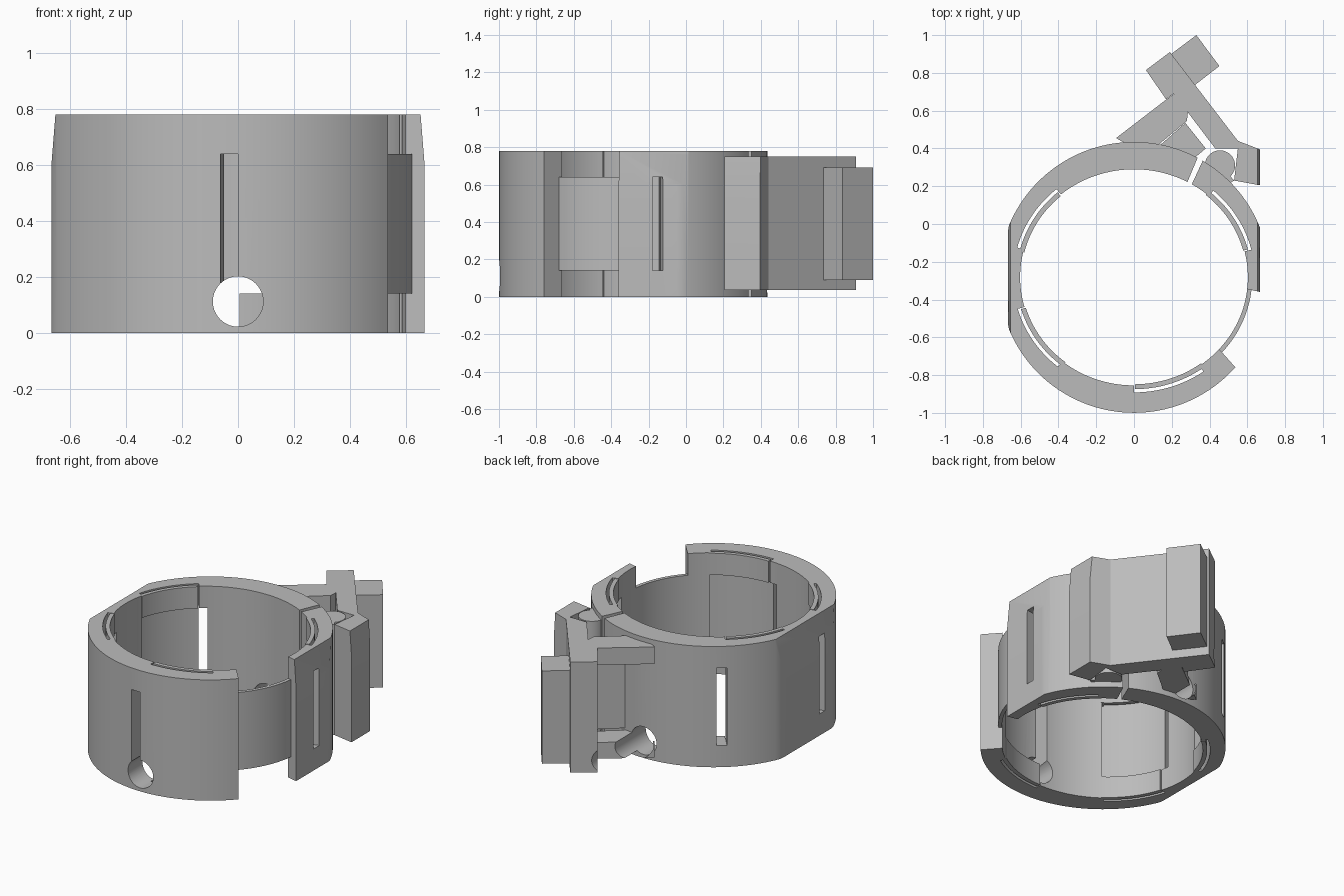
import bpy, bmesh
from math import radians, cos, sin

if "Cube" in bpy.data.objects:
    bpy.data.objects.remove(bpy.data.objects["Cube"], do_unlink=True)

H = 0.78                  # ring height
LOW, HIGH = 0.14, 0.64    # strap window
SIDE = 0.667              # flat sides
CY = -0.2825              # ring centre

grey = bpy.data.materials.new("plain_grey")
grey.use_nodes = True
grey.diffuse_color = (0.5, 0.5, 0.5, 1)
grey.node_tree.nodes["Principled BSDF"].inputs["Base Color"].default_value = (0.5, 0.5, 0.5, 1)


def prism(name, pts, lo, hi, axis="z"):
    """Extrude a flat outline along z, or along y for an x-z outline."""
    bm = bmesh.new()
    place = (lambda p, h: (p[0], p[1], h)) if axis == "z" else (lambda p, h: (p[0], h, p[1]))
    face = bm.faces.new([bm.verts.new(place(p, lo)) for p in pts])
    ext = bmesh.ops.extrude_face_region(bm, geom=[face])
    step = (0, 0, hi - lo) if axis == "z" else (0, hi - lo, 0)
    bmesh.ops.translate(bm, vec=step, verts=[v for v in ext["geom"] if isinstance(v, bmesh.types.BMVert)])
    bmesh.ops.recalc_face_normals(bm, faces=bm.faces)
    mesh = bpy.data.meshes.new(name)
    bm.to_mesh(mesh)
    bm.free()
    mesh.materials.append(grey)
    ob = bpy.data.objects.new(name, mesh)
    bpy.context.collection.objects.link(ob)
    return ob


def inner(a, off=0.0):
    return ((0.603 + off) * cos(a), (0.572 + off) * sin(a) + CY)


def outer(a):
    return (max(-SIDE, min(SIDE, 0.717 * cos(a))), 0.717 * sin(a) + CY)


def band(a0, a1, near, far):
    """Outline between two curves from angle a0 to a1 in degrees."""
    n = max(4, int((a1 - a0) / 2.5))
    angles = [radians(a0 + (a1 - a0) * i / n) for i in range(n + 1)]
    return [near(a) for a in angles] + [far(a) for a in reversed(angles)]


def offset(d):
    return lambda a: inner(a, d)


def circle(cx, cy, r, n=40):
    return [(cx + r * cos(radians(360 * i / n)), cy + r * sin(radians(360 * i / n))) for i in range(n)]


def cut(ob, cutter):
    mod = ob.modifiers.new("cut", "BOOLEAN")
    mod.operation = "DIFFERENCE"
    mod.solver = "EXACT"
    mod.object = cutter
    bpy.context.view_layer.objects.active = ob
    bpy.ops.object.modifier_apply(modifier=mod.name)


# Ring in two parts, with a split at the back and an opening at the side
ring = prism("main_ring", band(62, 318.4, inner, outer), 0, H)
side = prism("side_ring", band(-6.2, 59.5, inner, outer), 0, H)

# Thin strip bridging the opening
prism("bridge_strip", band(-44, -4, inner, offset(0.023)), LOW, HIGH)

# Clamp plate with its hook, and the grip block on its end
plate = prism("clamp_plate", [(0.063, 0.815), (0.19, 0.91), (0.55, 0.44), (SIDE, 0.395), (SIDE, 0.205),
                              (0.53, 0.23), (0.55, 0.40), (0.43, 0.40), (0.21, 0.69), (0.17, 0.66)],
              0.035, 0.75)
prism("grip_block", [(0.19, 0.895), (0.33, 1.0), (0.452, 0.836), (0.315, 0.73)], 0.09, 0.69)

# Upper and lower arms join the ring to the plate
arm = [(-0.095, 0.455), (0.172, 0.66), (0.215, 0.69), (0.285, 0.59), (0.28, 0.545), (0.13, 0.42), (0, 0.40)]
prism("upper_arm", arm, HIGH, 0.75)
lower_arm = prism("lower_arm", arm, 0.035, LOW)

# Lug between the arms, and the hinge pin with its neck
prism("lug", [(0.13, 0.41), (0.272, 0.535), (0.38, 0.40), (0.315, 0.345), (0.22, 0.37)], 0.15, 0.63)
prism("hinge_pin", circle(0.455, 0.31, 0.08), 0.035, 0.75)
prism("pin_neck", [(0.37, 0.30), (0.385, 0.34), (0.47, 0.30), (0.53, 0.23), (0.48, 0.20)], 0.035, 0.75)

# Strap windows: a slot, a channel beside it, and lips above and below
cutters = []
for part, start, sweep in ((side, 14, 36), (ring, 130, 36), (ring, 196, 36), (ring, 270, 36)):
    tools = [prism("slot_cutter", band(start - 4.8, start, offset(-0.05), offset(0.2)), LOW, HIGH),
             prism("channel_cutter", band(start - 0.1, start + sweep, offset(-0.02), offset(0.037)), -0.1, H + 0.1)]
    for tool in tools:
        cut(part, tool)
    cutters += tools
    for lo, hi in ((0, LOW), (HIGH, H)):
        lip = band(start + 0.5, start + sweep, offset(-0.006), offset(0.02))
        prism("strap_lip", lip, lo, hi)
        # end stop ties the lip to the wall
        prism("lip_end", band(start + sweep - 1, start + sweep + 0.5, offset(-0.006), offset(0.045)), lo, hi)

# Round hole from front to back
hole = prism("hole_cutter", circle(0, 0.112, 0.09), -1.2, 1.2, "y")
for ob in (ring, lower_arm, plate):
    cut(ob, hole)
cutters.append(hole)

# Sloped upper edges of the flat sides
for s in (-1, 1):
    slope = prism("slope_cutter", [(s * SIDE, 0.6), (s * 0.651, 0.8), (s * 0.9, 0.8), (s * 0.9, 0.6)], -1.2, 1.2, "y")
    for ob in ((ring,) if s < 0 else (side, plate)):
        cut(ob, slope)
    cutters.append(slope)

for c in cutters:
    bpy.data.objects.remove(c, do_unlink=True)

# Smooth curves, crisp edges
bpy.ops.object.select_all(action="DESELECT")
for ob in bpy.context.scene.objects:
    if ob.type == "MESH":
        ob.select_set(True)
        bpy.context.view_layer.objects.active = ob
bpy.ops.object.shade_smooth_by_angle(angle=radians(25))
